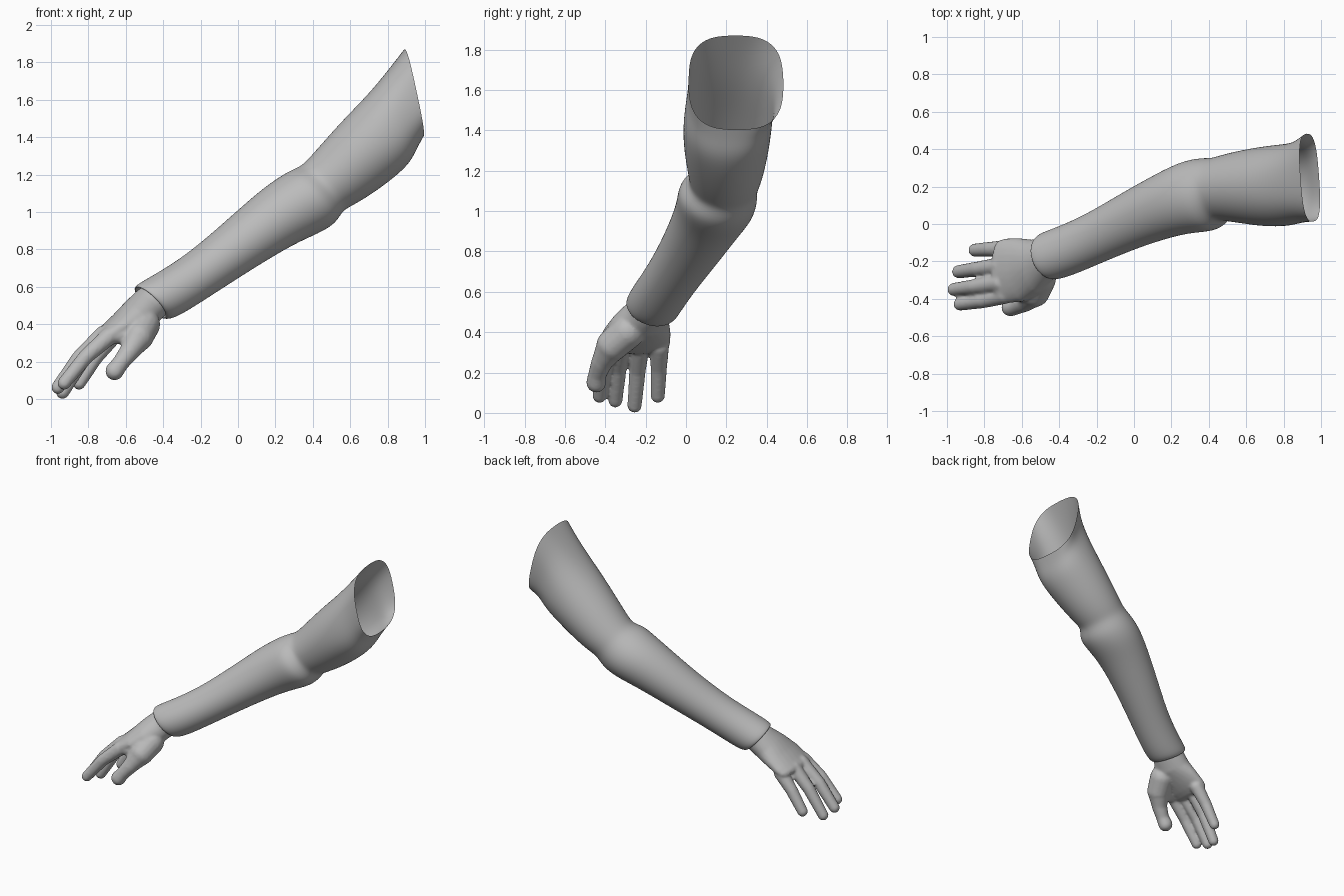
import bpy, bmesh, math
from mathutils import Vector

cube = bpy.data.objects.get("Cube")
if cube:
    bpy.data.objects.remove(cube)

grey = bpy.data.materials.new("plain grey")
grey.use_nodes = True
colour = (0.5, 0.5, 0.5, 1)
grey.diffuse_color = colour
grey.node_tree.nodes["Principled BSDF"].inputs["Base Color"].default_value = colour


def ring(bm, centre, wide, tall, pitch, yaw, square=1.0, count=24):
    """One rounded cross-section, tilted by pitch and turned by yaw."""
    p, w = math.radians(pitch), math.radians(yaw)
    u = Vector((-math.sin(w), math.cos(w), 0))
    v = Vector((-math.sin(p) * math.cos(w), -math.sin(p) * math.sin(w), math.cos(p)))

    def bend(value):
        return math.copysign(abs(value) ** square, value)

    verts = []
    for i in range(count):
        a = 2 * math.pi * i / count
        verts.append(bm.verts.new(Vector(centre) + u * wide * bend(math.cos(a)) + v * tall * bend(math.sin(a))))
    return verts


def loft(bm, sections, capped):
    rings = [ring(bm, *s) for s in sections]
    for a, b in zip(rings, rings[1:]):
        for i in range(len(a)):
            j = (i + 1) % len(a)
            bm.faces.new((a[i], b[i], b[j], a[j]))
    if capped:
        bm.faces.new(rings[0])
        bm.faces.new(rings[-1][::-1])


def limb(bm, joints):
    """Chain of tapered segments with a ball at every joint."""
    for x, y, z, r in joints:
        ball = bmesh.ops.create_uvsphere(bm, u_segments=16, v_segments=10, radius=r)
        bmesh.ops.translate(bm, verts=ball["verts"], vec=(x, y, z))
    for a, b in zip(joints, joints[1:]):
        start, end = Vector(a[:3]), Vector(b[:3])
        m = (end - start).to_track_quat("Z", "Y").to_matrix().to_4x4()
        m.translation = (start + end) / 2
        bmesh.ops.create_cone(bm, cap_ends=True, segments=16, radius1=a[3], radius2=b[3],
                              depth=(end - start).length, matrix=m)


def finish(bm, name):
    bmesh.ops.recalc_face_normals(bm, faces=bm.faces)
    mesh = bpy.data.meshes.new(name)
    bm.to_mesh(mesh)
    bm.free()
    mesh.materials.append(grey)
    mesh.shade_smooth()
    obj = bpy.data.objects.new(name, mesh)
    bpy.context.collection.objects.link(obj)
    return obj


# Sleeve: rolled cuff, forearm, elbow fold, upper arm, open shoulder rim
bm = bmesh.new()
loft(bm, [
    ((-.43, -.163, .545), .09, .09, 42, 23),
    ((-.465, -.177, .521), .105, .103, 43, 23),
    ((-.472, -.179, .514), .122, .116, 43, 23),
    ((-.445, -.17, .522), .135, .131, 42, 23),
    ((-.36, -.142, .567), .136, .131, 37, 25),
    ((-.2, -.072, .668), .136, .128, 34, 25),
    ((0, .028, .817), .154, .145, 34, 25),
    ((.2, .113, .965), .178, .169, 36, 23),
    ((.32, .148, 1.032), .2, .187, 38, 19),
    ((.40, .16, 1.08), .2, .189, 41, 15),
    ((.445, .185, 1.125), .17, .164, 43, 11),
    ((.49, .192, 1.155), .179, .172, 44, 8),
    ((.575, .197, 1.225), .196, .19, 44, 5),
    ((.695, .2, 1.335), .216, .208, 41, 3),
    ((.81, .207, 1.447), .222, .217, 31, 3, .9),
    ((.88, .222, 1.55), .215, .224, 20, 4, .82),
    ((.94, .248, 1.637), .237, .24, 12, 4, .7),
], False)
sleeve = finish(bm, "sleeve")
sleeve.modifiers.new("round", "SUBSURF").levels = 2
sleeve.modifiers["round"].render_levels = 2

# Palm and wrist
bm = bmesh.new()
loft(bm, [
    ((-.40, -.15, .57), .095, .088, 42, 20),
    ((-.47, -.185, .508), .112, .1, 44, 16),
    ((-.53, -.225, .45), .143, .1, 46, 10),
    ((-.605, -.245, .397), .17, .082, 48, 4),
    ((-.675, -.25, .352), .174, .066, 48, 2),
    ((-.715, -.25, .33), .166, .056, 48, 0),
    ((-.735, -.25, .318), .145, .04, 48, 0),
], True)

# Fingers: root, middle joint and tip
fingers = [
    ((-.69, -.38, .335), (-.81, -.41, .23), (-.93, -.428, .085)),
    ((-.72, -.315, .345), (-.85, -.335, .22), (-.963, -.35, .062)),
    ((-.72, -.225, .34), (-.83, -.24, .21), (-.938, -.255, .036)),
    ((-.68, -.132, .325), (-.765, -.135, .22), (-.85, -.14, .085)),
]
for root, middle, tip in fingers:
    limb(bm, [root + (.048,), middle + (.041,), tip + (.036,)])

# Thumb, with the web of flesh joining it to the palm
limb(bm, [(-.50, -.29, .40, .085), (-.53, -.365, .335, .08), (-.58, -.415, .255, .054),
          (-.63, -.44, .19, .045), (-.66, -.445, .15, .05)])
limb(bm, [(-.53, -.34, .36, .08), (-.60, -.36, .345, .055), (-.67, -.37, .345, .05)])
hand = finish(bm, "hand")

# Fuse the hand parts into one soft surface
fuse = hand.modifiers.new("fuse", "REMESH")
fuse.mode = "VOXEL"
fuse.voxel_size = .009
fuse.use_smooth_shade = True
soften = hand.modifiers.new("soften", "SMOOTH")
soften.factor = .5
soften.iterations = 6
